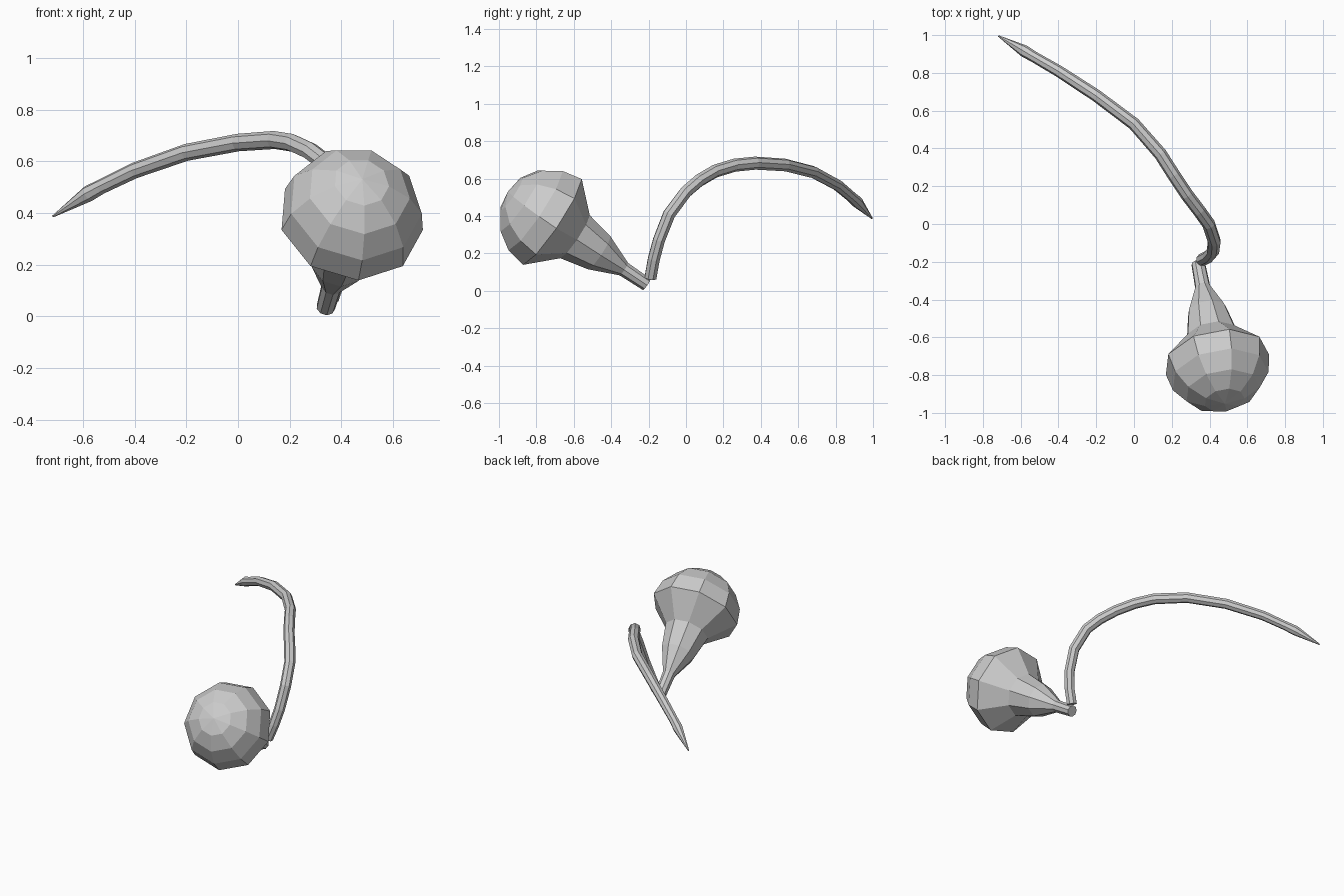
import bpy, bmesh, math
from mathutils import Vector

if "Cube" in bpy.data.objects:
    bpy.data.objects.remove(bpy.data.objects["Cube"])


def sweep(name, stations, sides, ref, phase=0.0):
    """Skin rings of given radius along a path; ref fixes the ring orientation."""
    pts = [Vector(s[:3]) for s in stations]
    bm = bmesh.new()
    rings = []
    u = Vector(ref)
    for i, (p, s) in enumerate(zip(pts, stations)):
        t = (pts[min(i + 1, len(pts) - 1)] - pts[max(i - 1, 0)]).normalized()
        u = (u - t * u.dot(t)).normalized()
        v = t.cross(u)
        rings.append([bm.verts.new(p + s[3] * (math.cos(a) * u + math.sin(a) * v))
                      for a in (phase + 2 * math.pi * k / sides for k in range(sides))])
    for a, b in zip(rings, rings[1:]):
        for k in range(sides):
            n = (k + 1) % sides
            bm.faces.new((a[k], a[n], b[n], b[k]))
    bm.faces.new(rings[0][::-1])
    bm.faces.new(rings[-1])
    bmesh.ops.recalc_face_normals(bm, faces=bm.faces)
    me = bpy.data.meshes.new(name)
    bm.to_mesh(me)
    bm.free()
    ob = bpy.data.objects.new(name, me)
    bpy.context.collection.objects.link(ob)
    return ob


# Bulb: flared neck then a faceted hemisphere, along a tilted axis
base = Vector((0.34, -0.21, 0.035))
axis = Vector((0.13, -0.68, 0.455)).normalized()
profile = [(0, 0.037), (0.15, 0.041), (0.31, 0.108), (0.47, 0.142)]
R, centre = 0.283, 0.62
for i in range(5):
    a = math.radians(22.5 * i)
    profile.append((centre + R * math.sin(a), max(R * math.cos(a), 0.002)))
sweep("bulb", [(*(base + axis * t), r) for t, r in profile], 9, (0, 0, -1))

# Curved stem ending in a pointed tip
path = [(0.36, -0.19, 0.07, 0.034), (0.395, -0.172, 0.17, 0.034),
        (0.418, -0.145, 0.27, 0.034), (0.425, -0.09, 0.41, 0.035),
        (0.395, 0.0, 0.53, 0.035), (0.345, 0.07, 0.59, 0.035),
        (0.28, 0.155, 0.64, 0.035), (0.21, 0.26, 0.672, 0.035),
        (0.14, 0.37, 0.683, 0.035), (0.0, 0.53, 0.673, 0.034),
        (-0.2, 0.68, 0.635, 0.033), (-0.4, 0.81, 0.565, 0.031),
        (-0.53, 0.885, 0.502, 0.029), (-0.58, 0.915, 0.475, 0.032),
        (-0.717, 0.995, 0.387, 0.004)]
sweep("stem", path, 8, (0, 1, 0), math.pi / 8)
